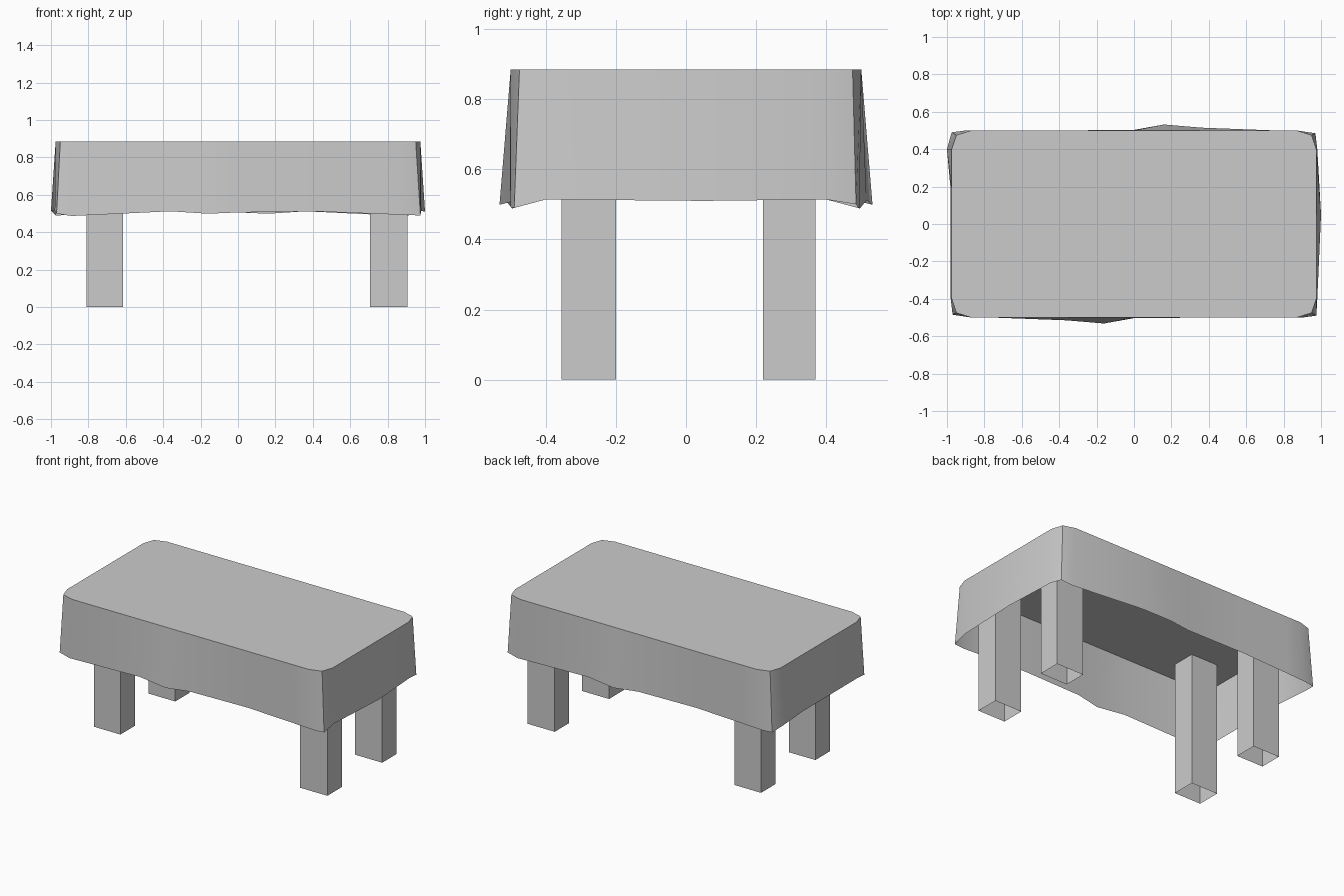
import bpy
import bmesh
from math import radians

cube = bpy.data.objects.get("Cube")
if cube:
    bpy.data.objects.remove(cube, do_unlink=True)

TOP, HALF_X, HALF_Y = 0.885, 0.975, 0.5

grey = bpy.data.materials.new("soft grey")
grey.use_nodes = True
colour = (0.6, 0.6, 0.6, 1)
grey.diffuse_color = colour
grey.node_tree.nodes["Principled BSDF"].inputs["Base Color"].default_value = colour


def finish(name, bm):
    """Turn a bmesh into a named, coloured object with smooth soft edges."""
    bmesh.ops.recalc_face_normals(bm, faces=bm.faces[:])
    mesh = bpy.data.meshes.new(name)
    bm.to_mesh(mesh)
    bm.free()
    mesh.materials.append(grey)
    obj = bpy.data.objects.new(name, mesh)
    bpy.context.collection.objects.link(obj)
    bpy.ops.object.select_all(action="DESELECT")
    obj.select_set(True)
    bpy.context.view_layer.objects.active = obj
    bpy.ops.object.shade_smooth_by_angle(angle=radians(30))
    return obj


# Long hem: x at the table top, then x, y, z of the hanging edge
long_hem = [
    (-0.95, -0.97, -0.485, 0.5),
    (-0.87, -0.89, -0.495, 0.487),
    (-0.35, -0.36, -0.515, 0.512),
    (-0.16, -0.16, -0.532, 0.499),
    (0.0, 0.0, -0.503, 0.506),
    (0.42, 0.42, -0.5, 0.511),
    (0.75, 0.76, -0.5, 0.498),
    (0.87, 0.9, -0.5, 0.492),
    (0.95, 0.975, -0.49, 0.49),
]
# Short hems: y at the table top, then x, z of the hanging edge
left_hem = [(-0.4, 0.98, 0.514), (0.05, 1.0, 0.51), (0.4, 0.98, 0.514)]
right_hem = [(0.4, -1.0, 0.514), (0.18, -0.98, 0.512), (-0.4, -0.98, 0.514)]


def long_side(sign):
    """Front run of the cloth, or the same run turned to the back."""
    for tx, x, y, z in long_hem:
        ty = -0.475 if abs(tx) > 0.9 else -HALF_Y
        yield (sign * tx, sign * ty, TOP), (sign * x, sign * y, z)


def short_side(hem):
    for y, x, z in hem:
        yield (HALF_X if x > 0 else -HALF_X, y, TOP), (x, y, z)


# Tablecloth: flat top with an open, hanging skirt
rim = [*long_side(1), *short_side(left_hem), *long_side(-1), *short_side(right_hem)]
bm = bmesh.new()
upper = [bm.verts.new(top) for top, hem in rim]
lower = [bm.verts.new(hem) for top, hem in rim]
bm.faces.new(upper)
for i in range(len(rim)):
    j = (i + 1) % len(rim)
    bm.faces.new((lower[i], lower[j], upper[j], upper[i]))
finish("tablecloth", bm)

# Four hollow square legs, open at the foot
for side, x0, x1 in (("right", -0.81, -0.615), ("left", 0.705, 0.905)):
    for end, y0, y1 in (("front", -0.355, -0.2), ("back", 0.22, 0.37)):
        bm = bmesh.new()
        corners = [(x0, y0), (x1, y0), (x1, y1), (x0, y1)]
        foot = bm.faces.new([bm.verts.new((x, y, 0)) for x, y in corners])
        raised = bmesh.ops.extrude_face_region(bm, geom=[foot], use_keep_orig=True)
        tops = [v for v in raised["geom"] if isinstance(v, bmesh.types.BMVert)]
        bmesh.ops.translate(bm, verts=tops, vec=(0, 0, TOP - 0.004))
        bmesh.ops.delete(bm, geom=[foot], context="FACES_ONLY")
        finish(f"{end}_{side}_leg", bm)
